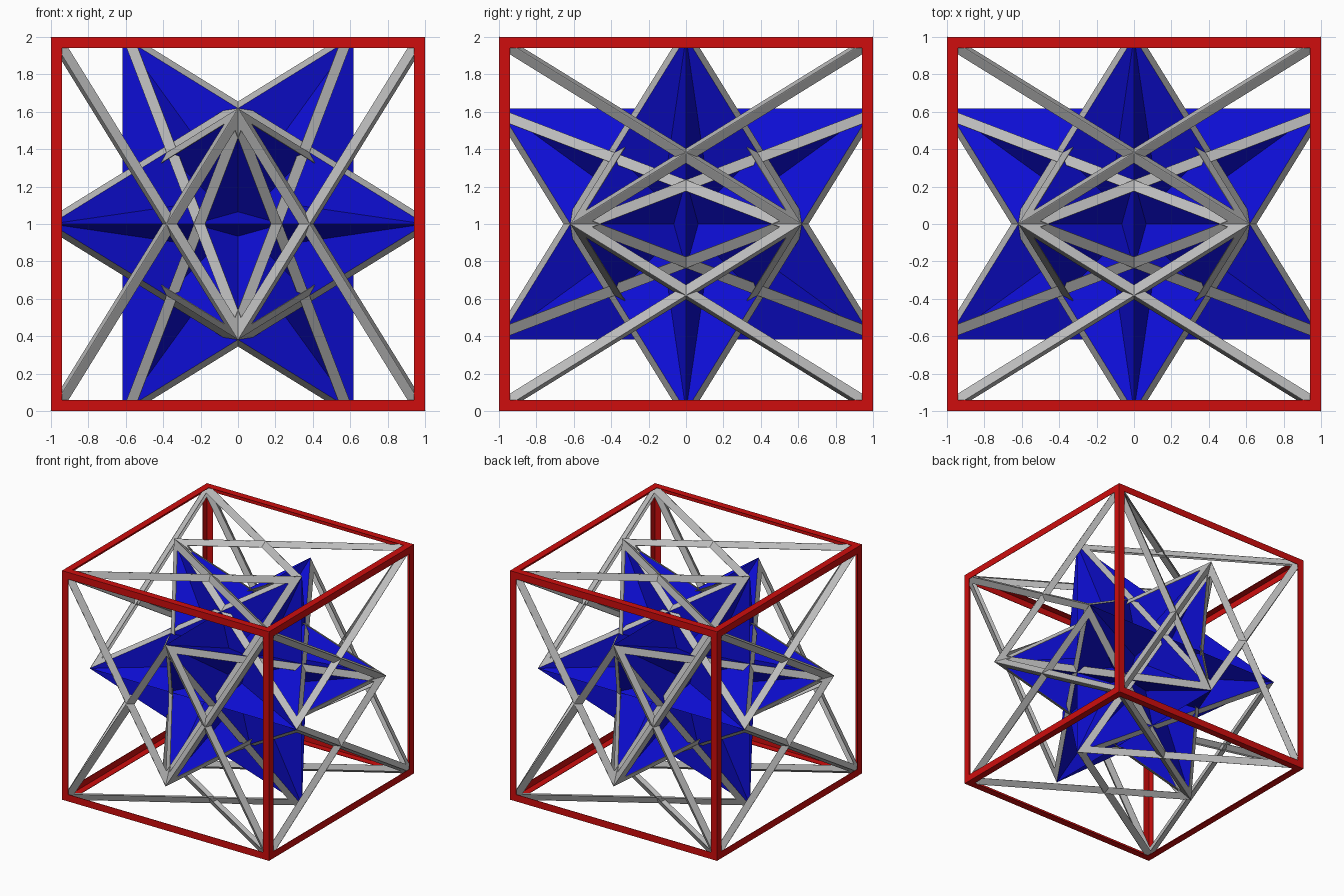
import bpy, bmesh
from itertools import combinations, product
from mathutils import Vector

cube = bpy.data.objects.get("Cube")
if cube:
    bpy.data.objects.remove(cube, do_unlink=True)

G = (5 ** 0.5 - 1) / 2          # golden ratio, short form
UP = Vector((0, 0, 1))
BAR = 0.06                      # width of the frame strips


def material(name, rgb):
    m = bpy.data.materials.new(name)
    m.use_nodes = True
    m.diffuse_color = (*rgb, 1)
    m.node_tree.nodes["Principled BSDF"].inputs["Base Color"].default_value = (*rgb, 1)
    return m


RED = material("red", (0.62, 0.004, 0.004))
GREY = material("grey", (0.5, 0.5, 0.5))
BLUE = material("blue", (0.004, 0.004, 0.66))


def build(name, polygons, mat, centre, frame=False):
    """Polygons facing away from centre; a frame keeps only a strip along each edge."""
    bm = bmesh.new()
    for poly in polygons:
        f = bm.faces.new([bm.verts.new(p + UP) for p in poly])
        f.normal_update()
        if f.normal.dot(f.calc_center_median() - centre - UP) < 0:
            f.normal_flip()
    if frame:
        inner = list(bm.faces)
        bmesh.ops.inset_individual(bm, faces=inner, thickness=BAR, use_even_offset=True)
        bmesh.ops.delete(bm, geom=inner, context='FACES')
    mesh = bpy.data.meshes.new(name)
    bm.to_mesh(mesh)
    bm.free()
    mesh.materials.append(mat)
    ob = bpy.data.objects.new(name, mesh)
    bpy.context.collection.objects.link(ob)
    if frame:
        sol = ob.modifiers.new("thickness", 'SOLIDIFY')
        sol.thickness = 0.004
        sol.offset = -1
    return ob


# Star core: large triangles that cross each other, spanning twelve tips
tips = []
for a, b in product((-1, 1), repeat=2):
    tips += [Vector((a * G, 0, b)), Vector((a, b * G, 0)), Vector((0, a, b * G))]
triangles = [t for t in combinations(tips, 3)
             if all(abs((p - q).length - 2) < 0.01 for p, q in combinations(t, 2))]
build("star_core", triangles, BLUE, Vector())

# Outer cube frame: one square strip frame per side
sides = []
for axis, s in product(range(3), (-1, 1)):
    quad = []
    for u, v in ((-1, -1), (1, -1), (1, 1), (-1, 1)):
        p = Vector()
        p[axis], p[(axis + 1) % 3], p[(axis + 2) % 3] = s, u, v
        quad.append(p)
    sides.append(quad)
build("cube_frame", sides, RED, Vector(), frame=True)

# Corner pyramids: three triangle frames from each cube corner to three star tips
for i, (x, y, z) in enumerate(product((-1, 1), repeat=3)):
    corner = Vector((x, y, z))
    feet = [Vector((x, -y * G, 0)), Vector((0, y, -z * G)), Vector((-x * G, 0, z))]
    middle = (corner + sum(feet, Vector())) / 4
    build(f"corner_pyramid_{i + 1}", [(corner, p, q) for p, q in combinations(feet, 2)],
          GREY, middle, frame=True)
